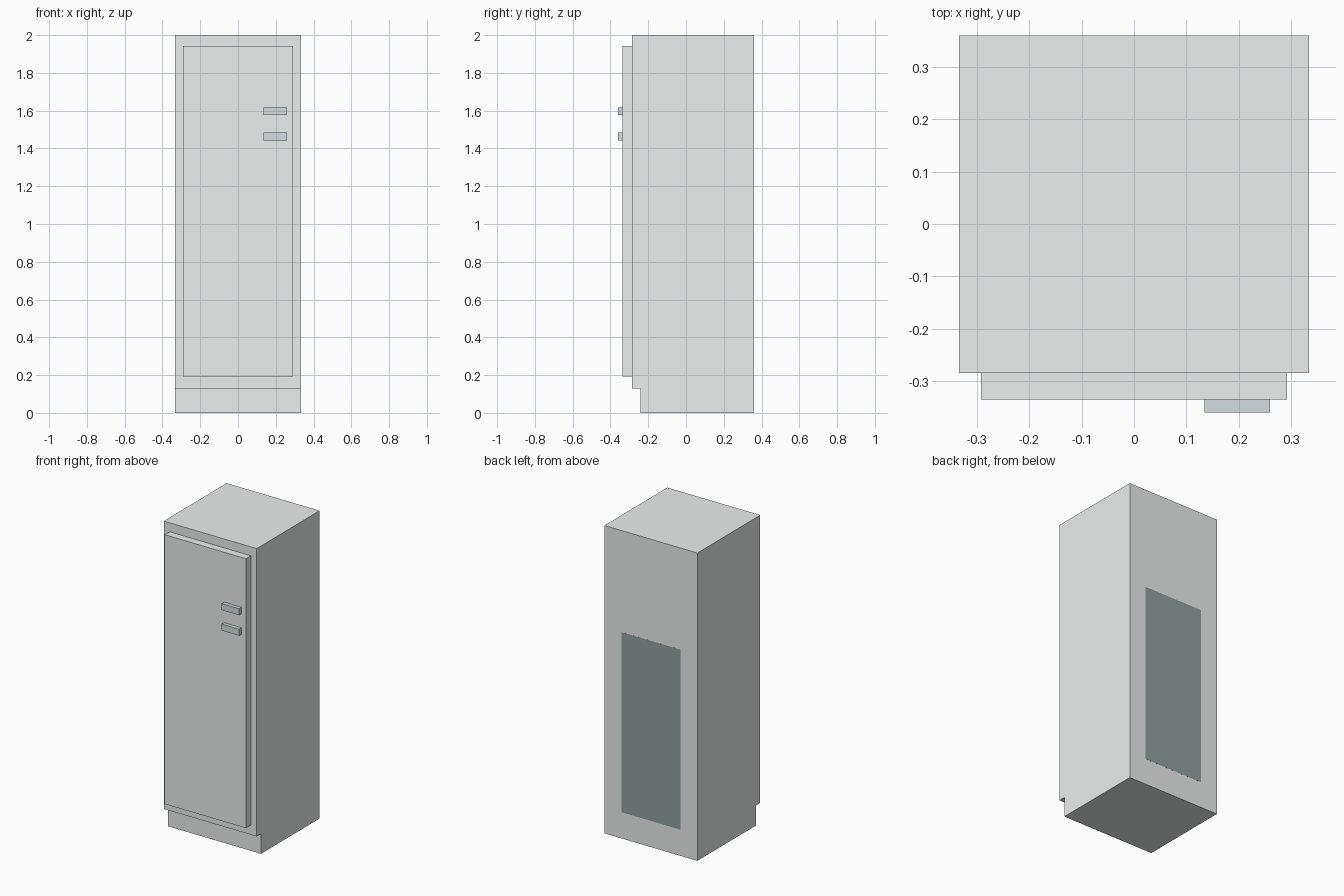
import bpy

if "Cube" in bpy.data.objects:
    bpy.data.objects.remove(bpy.data.objects["Cube"])


def material(name, rgb):
    m = bpy.data.materials.new(name)
    m.diffuse_color = (*rgb, 1)
    m.use_nodes = True
    m.node_tree.nodes["Principled BSDF"].inputs["Base Color"].default_value = m.diffuse_color
    return m


def extrude_x(name, profile, x0, x1, mat):
    """Prism made from a (y, z) profile swept from x0 to x1."""
    n = len(profile)
    verts = [(x, y, z) for x in (x0, x1) for y, z in profile]
    faces = [tuple(reversed(range(n))), tuple(range(n, 2 * n))]
    faces += [(i, (i + 1) % n, n + (i + 1) % n, n + i) for i in range(n)]
    mesh = bpy.data.meshes.new(name)
    mesh.from_pydata(verts, [], faces)
    mesh.update()
    mesh.materials.append(mat)
    obj = bpy.data.objects.new(name, mesh)
    bpy.context.collection.objects.link(obj)
    return obj


def box(name, x, y, z, mat):
    return extrude_x(name, [(y[0], z[0]), (y[1], z[0]), (y[1], z[1]), (y[0], z[1])], *x, mat)


enamel = material("pale_enamel", (0.825, 0.86, 0.845))
steel = material("handle_steel", (0.665, 0.73, 0.755))
dark = material("panel_dark", (0.29, 0.36, 0.36))

# Cabinet with a stepped-back plinth at the front
extrude_x("cabinet", [(-0.24, 0), (0.36, 0), (0.36, 2), (-0.285, 2),
                      (-0.285, 0.13), (-0.24, 0.13)], -0.334, 0.334, enamel)

# Door slab
box("door", (-0.292, 0.292), (-0.335, -0.285), (0.192, 1.942), enamel)

# Two horizontal handles
for i, z in enumerate((1.597, 1.464)):
    box(f"handle_{i + 1}", (0.135, 0.26), (-0.36, -0.335), (z - 0.021, z + 0.021), steel)

# Dark service panel, practically flush with the back
box("back_panel", (-0.213, 0.213), (0.358, 0.3603), (0.17, 1.34), dark)
